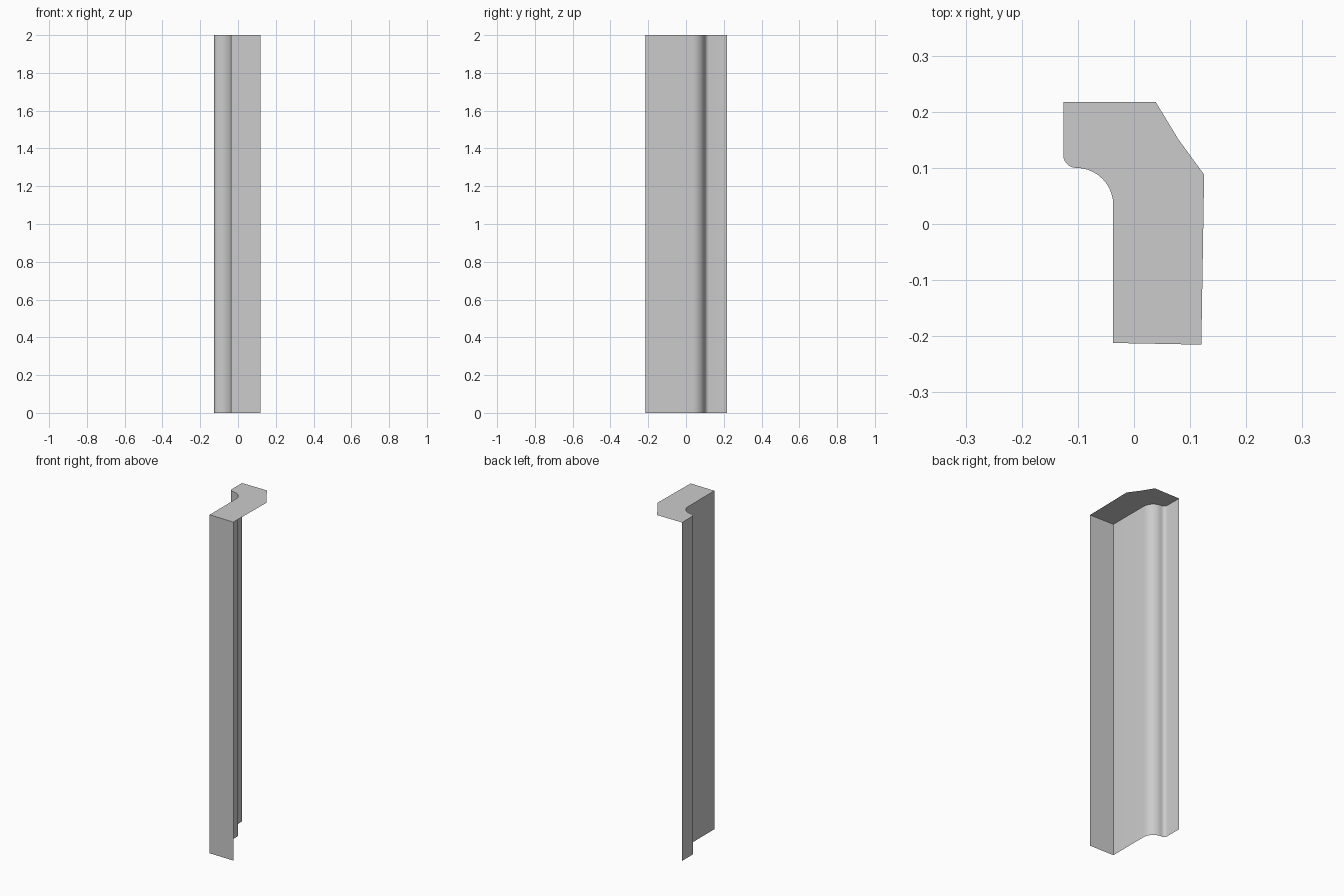
import bpy
import bmesh
from math import sin, cos, radians

HEIGHT = 2.0

if "Cube" in bpy.data.objects:
    bpy.data.objects.remove(bpy.data.objects["Cube"], do_unlink=True)

grey = bpy.data.materials.new("light_grey")
grey.use_nodes = True
colour = (0.6, 0.6, 0.6, 1)
grey.diffuse_color = colour
grey.node_tree.nodes["Principled BSDF"].inputs["Base Color"].default_value = colour


def arc(cx, cy, radius, start, end, steps):
    """Points along an arc, angles in degrees."""
    angles = [radians(start + (end - start) * i / steps) for i in range(steps + 1)]
    return [(cx + radius * cos(a), cy + radius * sin(a)) for a in angles]


# Moulded side of the profile: front face, long wall, cove, rounded nose
moulded = [(0.12, -0.215), (-0.037, -0.212)]
moulded += arc(-0.103, 0.034, 0.066, 0, 90, 10)
moulded += arc(-0.103, 0.123, 0.023, 270, 180, 6)[1:]
moulded += [(-0.126, 0.217)]

# Open side of the profile: only the top cap follows it
open_side = [(0.039, 0.217), (0.079, 0.151), (0.125, 0.088)]

bm = bmesh.new()
top = [bm.verts.new((x, y, HEIGHT)) for x, y in moulded + open_side]
bottom = [bm.verts.new((x, y, 0)) for x, y in moulded]

# Top cap, facing up
bm.faces.new(top[::-1])

# Walls along the moulded side; back, far side and underside stay open
for i in range(len(moulded) - 1):
    bm.faces.new((bottom[i + 1], bottom[i], top[i], top[i + 1]))

mesh = bpy.data.meshes.new("trim_moulding")
bm.to_mesh(mesh)
bm.free()
mesh.materials.append(grey)
trim = bpy.data.objects.new("trim_moulding", mesh)
bpy.context.collection.objects.link(trim)

# Smooth curves, crisp corners
bpy.ops.object.select_all(action="DESELECT")
trim.select_set(True)
bpy.context.view_layer.objects.active = trim
bpy.ops.object.shade_smooth_by_angle(angle=radians(35))
